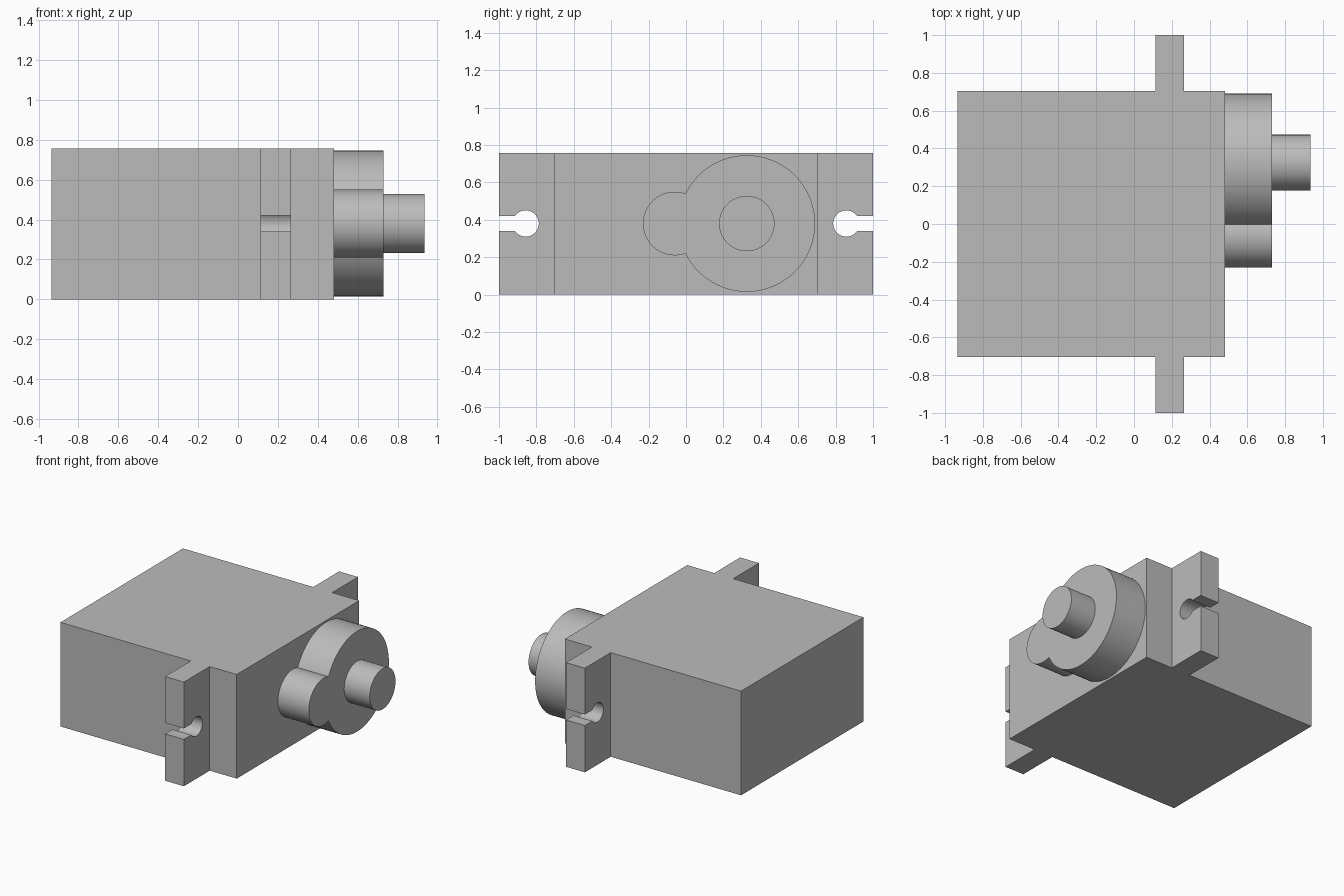
import bpy
import bmesh
from math import sin, cos, pi, acos, asin, radians

cube = bpy.data.objects.get("Cube")
if cube:
    bpy.data.objects.remove(cube, do_unlink=True)

HEIGHT, MID = 0.757, 0.38
BODY_Y = 0.703
GREY = (0.5, 0.5, 0.5, 1)

grey = bpy.data.materials.new("plain grey")
grey.use_nodes = True
grey.diffuse_color = GREY
grey.node_tree.nodes["Principled BSDF"].inputs["Base Color"].default_value = GREY


def arc(cy, r, start, end, n):
    """Points on a circle in the y-z plane, centred at mid height."""
    angles = [start + (end - start) * i / n for i in range(n + 1)]
    return [(cy + r * cos(a), MID + r * sin(a)) for a in angles]


def prism(name, outline, x0, x1):
    """Extrude a y-z outline along x."""
    bm = bmesh.new()
    face = bm.faces.new([bm.verts.new((x0, y, z)) for y, z in outline])
    ext = bmesh.ops.extrude_face_region(bm, geom=[face])
    verts = [v for v in ext["geom"] if isinstance(v, bmesh.types.BMVert)]
    bmesh.ops.translate(bm, verts=verts, vec=(x1 - x0, 0, 0))
    bmesh.ops.recalc_face_normals(bm, faces=bm.faces)
    mesh = bpy.data.meshes.new(name)
    bm.to_mesh(mesh)
    bm.free()
    mesh.materials.append(grey)
    obj = bpy.data.objects.new(name, mesh)
    bpy.context.collection.objects.link(obj)
    bpy.ops.object.select_all(action="DESELECT")
    obj.select_set(True)
    bpy.context.view_layer.objects.active = obj
    bpy.ops.object.shade_smooth_by_angle(angle=radians(30))
    return obj


# Main case
prism("case", [(-BODY_Y, 0), (BODY_Y, 0), (BODY_Y, HEIGHT), (-BODY_Y, HEIGHT)], -0.935, 0.482)

# Mounting ears with keyhole slots open at the outer edge
hole_y, hole_r, slot = 0.857, 0.07, 0.04
gap = asin(slot / hole_r)
keyhole = arc(hole_y, hole_r, gap, 2 * pi - gap, 40)
ear = [(BODY_Y, HEIGHT), (1, HEIGHT), (1, MID + slot), *keyhole,
       (1, MID - slot), (1, 0), (BODY_Y, 0)]
for name, side in (("back_ear", 1), ("front_ear", -1)):
    prism(name, [(side * y, z) for y, z in ear], 0.113, 0.265)

# Gear housing: outline of two merged circles
big_y, big_r = 0.325, 0.365
small_y, small_r = -0.06, 0.17
dist = big_y - small_y
reach = (dist**2 + big_r**2 - small_r**2) / (2 * dist)
big_a = pi - acos(reach / big_r)
small_a = acos((dist - reach) / small_r)
housing = arc(big_y, big_r, -big_a, big_a, 72)
housing += arc(small_y, small_r, small_a, 2 * pi - small_a, 40)[1:-1]
prism("gear_housing", housing, 0.482, 0.73)

# Output shaft
prism("output_shaft", arc(big_y, 0.148, 0, 2 * pi, 64)[:-1], 0.73, 0.935)
